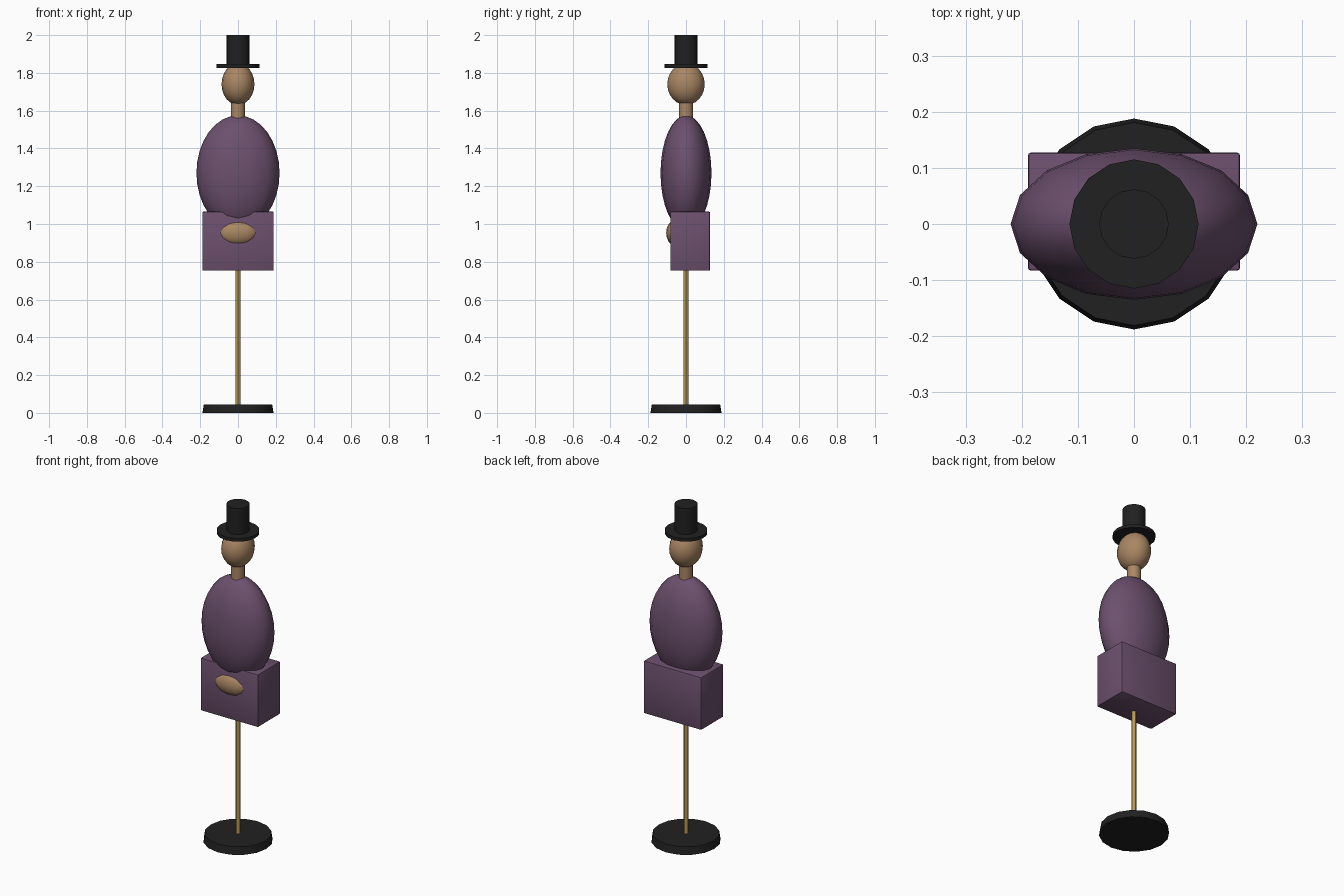
import bpy, bmesh, math
from mathutils import Matrix

if "Cube" in bpy.data.objects:
    bpy.data.objects.remove(bpy.data.objects["Cube"])


def material(name, rgb):
    m = bpy.data.materials.new(name)
    m.diffuse_color = (*rgb, 1)
    m.use_nodes = True
    m.node_tree.nodes["Principled BSDF"].inputs["Base Color"].default_value = m.diffuse_color
    return m


BLACK = material("black", (0.015, 0.015, 0.015))
PURPLE = material("purple", (0.15, 0.08, 0.155))
SKIN = material("skin", (0.40, 0.24, 0.125))
BRASS = material("brass", (0.50, 0.33, 0.09))


def add(name, bm, mat, loc=(0, 0, 0), angle=30):
    me = bpy.data.meshes.new(name)
    bmesh.ops.recalc_face_normals(bm, faces=bm.faces)
    bm.to_mesh(me)
    bm.free()
    ob = bpy.data.objects.new(name, me)
    ob.location = loc
    me.materials.append(mat)
    bpy.context.collection.objects.link(ob)
    bpy.ops.object.select_all(action='DESELECT')
    ob.select_set(True)
    bpy.context.view_layer.objects.active = ob
    bpy.ops.object.shade_smooth_by_angle(angle=math.radians(angle))
    return ob


def disc(name, z0, z1, r0, r1, mat, sides=16):
    bm = bmesh.new()
    bmesh.ops.create_cone(bm, cap_ends=True, segments=sides, radius1=r0,
                          radius2=r1, depth=z1 - z0)
    return add(name, bm, mat, (0, 0, (z0 + z1) / 2))


def ellipsoid(name, loc, radii, mat, u=16, v=12):
    bm = bmesh.new()
    bmesh.ops.create_uvsphere(bm, u_segments=u, v_segments=v, radius=1,
                              matrix=Matrix.Diagonal((*radii, 1)))
    return add(name, bm, mat, loc, 60)


# Stand
disc("stand_base", 0, 0.045, 0.188, 0.181, BLACK)
disc("stand_pole", 0.03, 0.80, 0.014, 0.014, BRASS, 12)

# Box with softened edges
bm = bmesh.new()
bmesh.ops.create_cube(bm, size=1, matrix=Matrix.Diagonal((0.378, 0.21, 0.312, 1)))
bmesh.ops.bevel(bm, geom=bm.edges[:], offset=0.005, segments=2,
                affect='EDGES', profile=0.5)
add("lower_body_box", bm, PURPLE, (0, 0.022, 0.909))

# Body, clasped hands, neck and head
ellipsoid("torso", (0, 0, 1.27), (0.22, 0.135, 0.305), PURPLE, 16, 16)
ellipsoid("clasped_hands", (0, -0.06, 0.953), (0.108, 0.045, 0.066), SKIN, 12, 8)
disc("neck", 1.55, 1.66, 0.037, 0.037, SKIN)
ellipsoid("head", (0, 0, 1.74), (0.087, 0.099, 0.11), SKIN, 16, 12)

# Top hat
disc("hat_brim", 1.827, 1.846, 0.115, 0.115, BLACK)
disc("hat_crown", 1.84, 2.0, 0.062, 0.062, BLACK)
